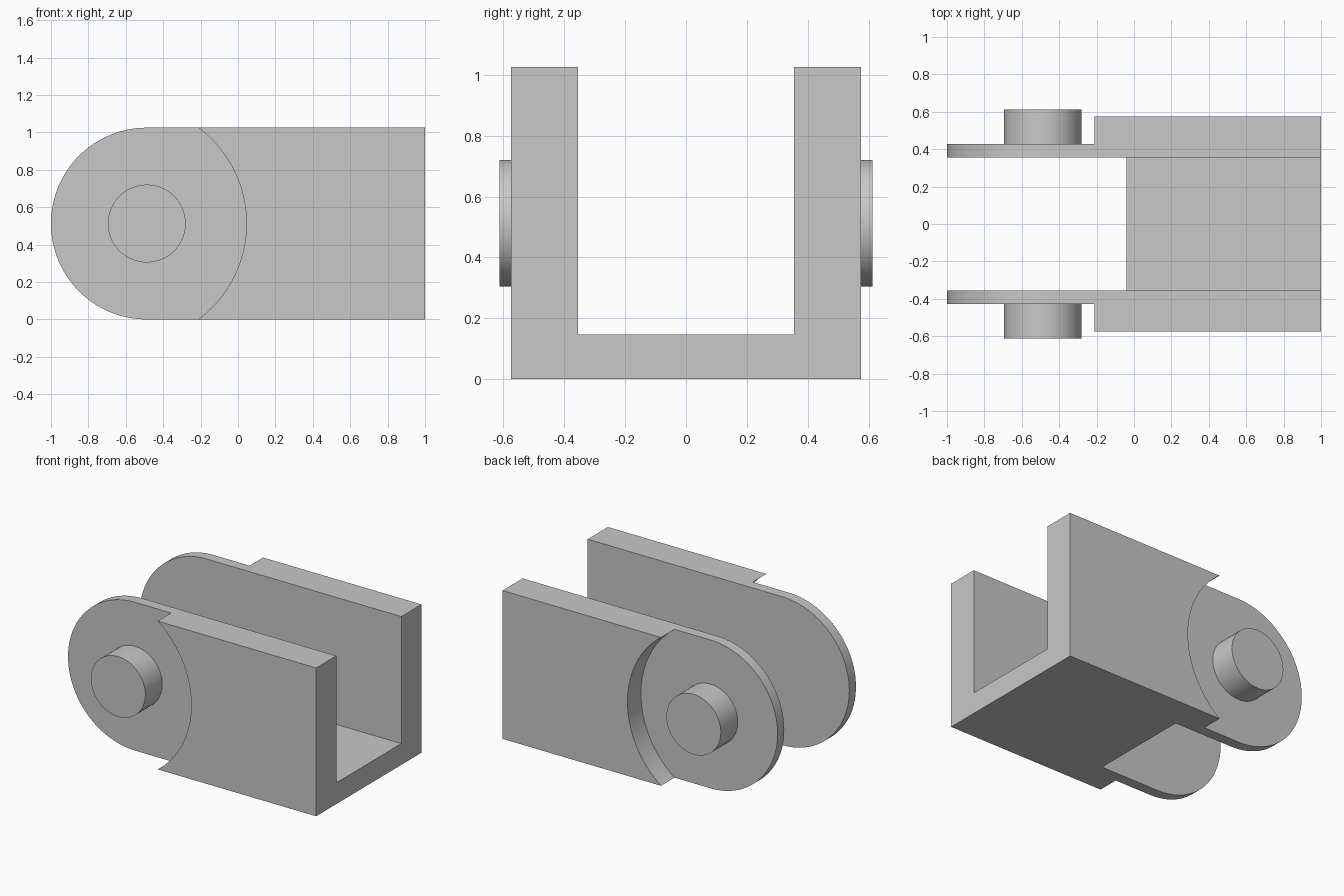
import bpy
import bmesh
from math import asin, cos, sin, pi, radians

cube = bpy.data.objects.get("Cube")
if cube:
    bpy.data.objects.remove(cube, do_unlink=True)

HEIGHT = 1.025
MID = HEIGHT / 2
PIVOT_X = -1 + MID
INNER_Y, PLATE_Y, OUTER_Y, PIN_Y = 0.355, 0.428, 0.575, 0.613

grey = bpy.data.materials.new("plain grey")
grey.use_nodes = True
colour = (0.58, 0.58, 0.58, 1)
grey.diffuse_color = colour
grey.node_tree.nodes["Principled BSDF"].inputs["Base Color"].default_value = colour


def arc(cx, radius, start, end, steps):
    """Points of an arc in the XZ plane, centred at mid height."""
    return [(cx + radius * cos(start + (end - start) * i / steps),
             MID + radius * sin(start + (end - start) * i / steps))
            for i in range(steps + 1)]


def extrude_profile(name, profile, y0, y1):
    """Solid made by sweeping an XZ profile from y0 to y1."""
    bm = bmesh.new()
    face = bm.faces.new([bm.verts.new((x, y0, z)) for x, z in profile])
    swept = bmesh.ops.extrude_face_region(bm, geom=[face], use_keep_orig=True)
    verts = [v for v in swept["geom"] if isinstance(v, bmesh.types.BMVert)]
    bmesh.ops.translate(bm, verts=verts, vec=(0, y1 - y0, 0))
    bmesh.ops.recalc_face_normals(bm, faces=bm.faces)
    mesh = bpy.data.meshes.new(name)
    bm.to_mesh(mesh)
    bm.free()
    mesh.materials.append(grey)
    obj = bpy.data.objects.new(name, mesh)
    bpy.context.collection.objects.link(obj)
    bpy.ops.object.select_all(action="DESELECT")
    obj.select_set(True)
    bpy.context.view_layer.objects.active = obj
    bpy.ops.object.shade_smooth_by_angle(angle=radians(30))
    return obj


# Profiles: rounded arm, cheek with a scooped end, round pin
arm = arc(PIVOT_X, MID, pi / 2, 3 * pi / 2, 64) + [(1, 0), (1, HEIGHT)]
SCOOP_R = 0.64
half = asin(MID / SCOOP_R)
cheek = arc(0.045 - SCOOP_R, SCOOP_R, half, -half, 48) + [(1, 0), (1, HEIGHT)]
pin = arc(PIVOT_X, 0.208, 0, 2 * pi, 64)[:-1]

# Matching parts on both sides
for side, label in ((-1, "right"), (1, "left")):
    extrude_profile(f"{label}_arm", arm, side * INNER_Y, side * PLATE_Y)
    extrude_profile(f"{label}_cheek", cheek, side * PLATE_Y, side * OUTER_Y)
    extrude_profile(f"{label}_pin", pin, side * PLATE_Y, side * PIN_Y)

# Floor joining the two arms
floor = [(-0.04, 0), (1, 0), (1, 0.147), (-0.04, 0.147)]
extrude_profile("floor", floor, -INNER_Y, INNER_Y)
